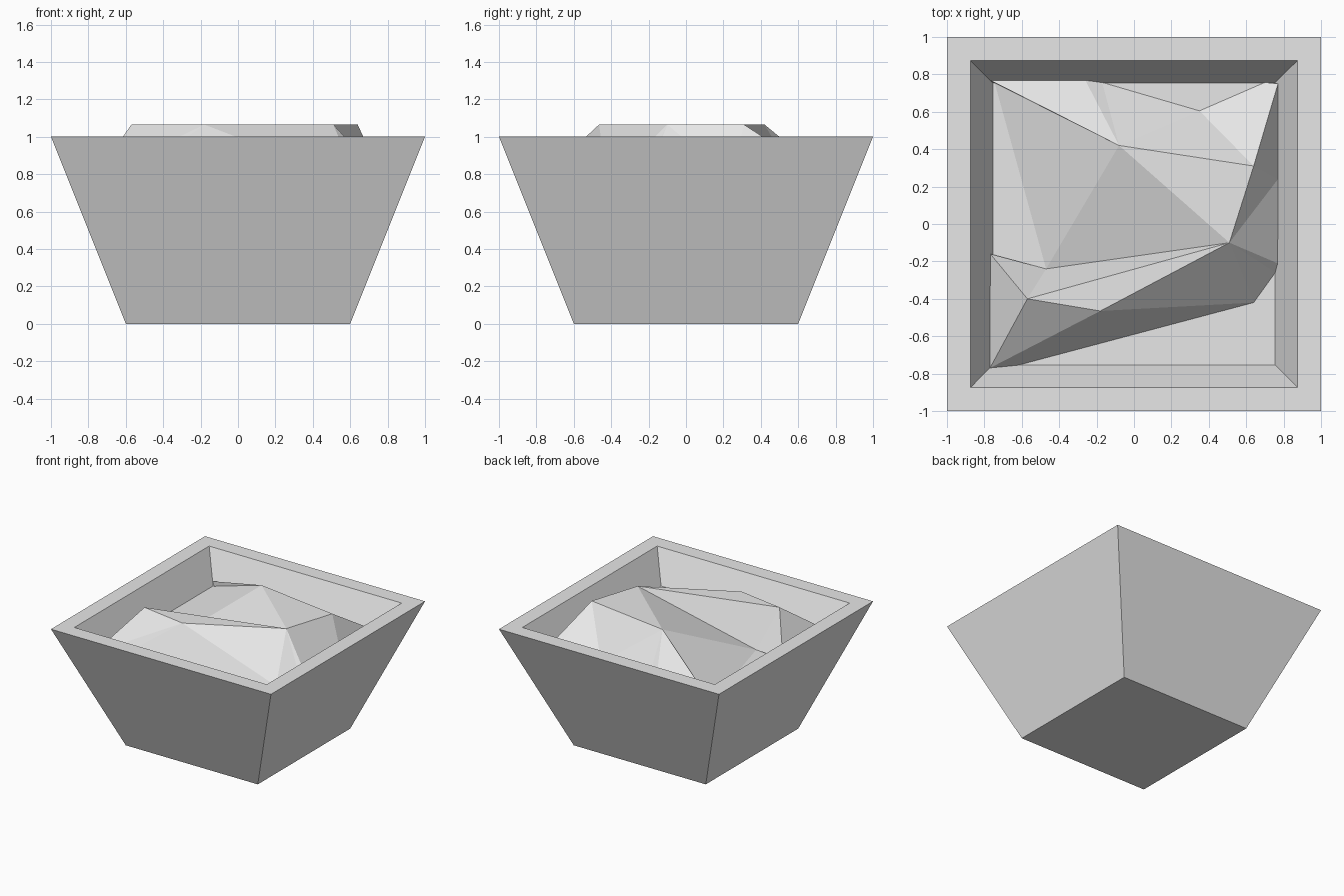
import bpy
import bmesh

default_cube = bpy.data.objects.get("Cube")
if default_cube:
    bpy.data.objects.remove(default_cube, do_unlink=True)

# One plain stone colour for everything
stone = bpy.data.materials.new("pale_grey_stone")
stone.use_nodes = True
stone.diffuse_color = (0.8, 0.8, 0.8, 1)
stone.node_tree.nodes["Principled BSDF"].inputs["Base Color"].default_value = stone.diffuse_color


def finish(name, bm):
    mesh = bpy.data.meshes.new(name)
    bm.to_mesh(mesh)
    bm.free()
    mesh.materials.append(stone)
    obj = bpy.data.objects.new(name, mesh)
    bpy.context.collection.objects.link(obj)
    return obj


# Planter: square rings joined from the base, over the rim, down to the inner floor
bm = bmesh.new()
rings = []
for half, z in [(0.6, 0), (1, 1), (0.875, 1), (0.755, 0.75)]:
    rings.append([bm.verts.new((sx * half, sy * half, z))
                  for sx, sy in [(-1, -1), (1, -1), (1, 1), (-1, 1)]])
for low, high in zip(rings, rings[1:]):
    for i in range(4):
        j = (i + 1) % 4
        bm.faces.new((low[i], low[j], high[j], high[i]))
bm.faces.new(rings[0][::-1])
bm.faces.new(rings[-1])
finish("planter", bm)

# Rock mound: crest points share one height, foot points rest on the floor,
# wall points sit slightly higher against the sloping sides
CREST, FOOT, WALL = 1.065, 0.75, 0.78
points = {
    "west_peak": (-0.57, -0.40, CREST), "south_peak": (-0.18, -0.465, CREST),
    "east_peak": (0.51, -0.10, CREST), "north_peak": (-0.08, 0.42, CREST),
    "far_peak": (0.64, 0.31, CREST),
    "valley": (-0.47, -0.24, FOOT), "south_foot": (0.64, -0.42, FOOT),
    "north_foot": (0.35, 0.605, FOOT), "back_foot": (-0.17, 0.757, FOOT),
    "left_foot": (-0.745, 0.755, FOOT), "front_foot": (-0.62, -0.755, FOOT),
    "right_foot": (0.755, -0.26, FOOT),
    "back_wall": (-0.26, 0.768, WALL), "back_left": (-0.768, 0.768, WALL),
    "back_right": (0.77, 0.75, WALL), "back_tip": (0.70, 0.757, FOOT),
    "right_wall": (0.77, 0.24, WALL), "right_low": (0.768, -0.21, WALL),
    "left_wall": (-0.768, -0.16, WALL), "front_left": (-0.77, -0.77, WALL),
}
faces = [
    "west_peak south_peak east_peak",
    "east_peak far_peak north_peak",
    "valley east_peak north_peak",
    "valley west_peak east_peak",
    "left_wall west_peak valley",
    "left_wall front_left west_peak",
    "front_left south_peak west_peak",
    "front_left front_foot south_peak",
    "front_foot south_foot south_peak",
    "south_peak south_foot east_peak",
    "south_foot right_foot east_peak",
    "right_foot right_low east_peak",
    "right_low right_wall east_peak",
    "right_wall far_peak east_peak",
    "right_wall back_right far_peak",
    "far_peak back_right back_tip",
    "far_peak back_tip north_foot",
    "far_peak north_foot north_peak",
    "north_foot back_foot north_peak",
    "back_foot back_wall north_peak",
    "back_wall back_left north_peak",
    "back_left left_foot north_peak",
    "left_foot valley north_peak",
]
bm = bmesh.new()
verts = {name: bm.verts.new(co) for name, co in points.items()}
for face in faces:
    bm.faces.new([verts[name] for name in face.split()])
finish("rock_mound", bm)
